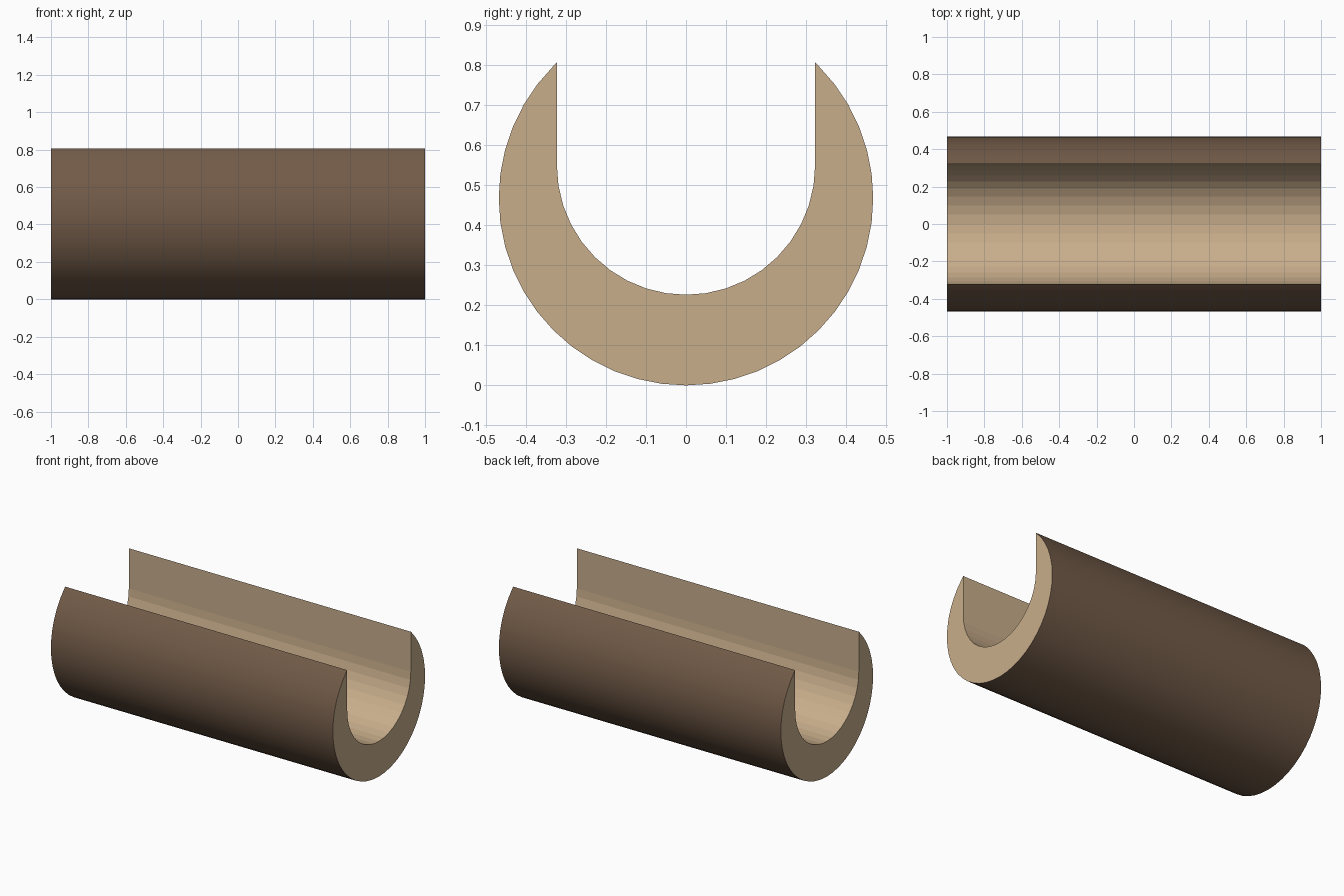
import bpy, bmesh, math

if "Cube" in bpy.data.objects:
    bpy.data.objects.remove(bpy.data.objects["Cube"])

R, CZ = 0.467, 0.467      # outer log radius and centre height
r, IZ = 0.322, 0.548      # trough radius and centre height


def material(name, color):
    m = bpy.data.materials.new(name)
    m.diffuse_color = (*color, 1)
    m.use_nodes = True
    m.node_tree.nodes["Principled BSDF"].inputs["Base Color"].default_value = m.diffuse_color
    return m


# Outer bark arc: 7.5 degree steps, ending where it meets the vertical walls
tip = math.degrees(math.acos(r / R))
angles = [180 - tip] + [135 + 7.5 * i for i in range(37)] + [360 + tip]
outer = [(R * math.cos(math.radians(a)), CZ + R * math.sin(math.radians(a))) for a in angles]

# Inner half-round trough, 9 degree steps, from right wall to left wall
inner = [(r * math.cos(math.radians(-9 * i)), IZ + r * math.sin(math.radians(-9 * i)))
         for i in range(21)]
profile = outer + inner

# Extrude the profile along x
bm = bmesh.new()
left = [bm.verts.new((-1, y, z)) for y, z in profile]
right = [bm.verts.new((1, y, z)) for y, z in profile]
n = len(profile)
for i in range(n):
    j = (i + 1) % n
    f = bm.faces.new((left[i], left[j], right[j], right[i]))
    if i < len(outer) - 1:          # bark side is smooth and dark
        f.smooth = True
    else:                           # carved side is faceted and pale
        f.material_index = 1
for loop in (left, right):          # cut ends
    bm.faces.new(loop).material_index = 1
bmesh.ops.recalc_face_normals(bm, faces=bm.faces)

# Sharp rims between bark and carved wood
for e in bm.edges:
    if len({f.material_index for f in e.link_faces}) > 1:
        e.smooth = False

mesh = bpy.data.meshes.new("log_trough")
bm.to_mesh(mesh)
bm.free()
mesh.materials.append(material("bark", (0.17, 0.105, 0.065)))
mesh.materials.append(material("cut_wood", (0.58, 0.42, 0.26)))
log = bpy.data.objects.new("log_trough", mesh)
bpy.context.collection.objects.link(log)
